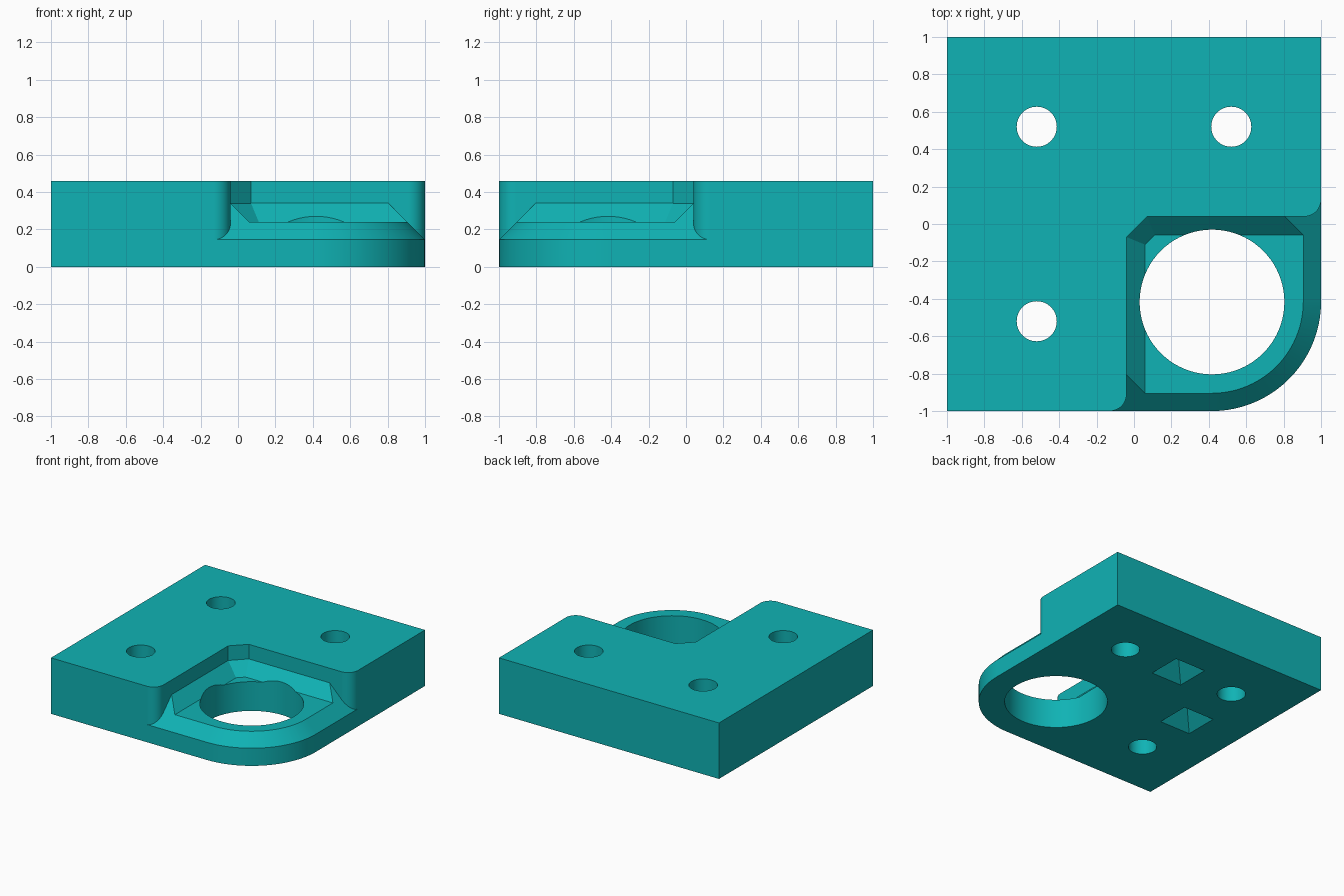
import bpy, bmesh, math

if "Cube" in bpy.data.objects:
    bpy.data.objects.remove(bpy.data.objects["Cube"])

TEAL = bpy.data.materials.new("teal")
TEAL.diffuse_color = (0.005, 0.45, 0.46, 1)
TEAL.use_nodes = True
TEAL.node_tree.nodes["Principled BSDF"].inputs["Base Color"].default_value = TEAL.diffuse_color


def arc(cx, cy, r, a0, a1, n):
    """Points on a circular arc, angles in degrees."""
    return [(cx + r * math.cos(math.radians(a0 + (a1 - a0) * i / n)),
             cy + r * math.sin(math.radians(a0 + (a1 - a0) * i / n)))
            for i in range(n + 1)]


def loft(name, low, z0, high, z1):
    """Closed solid between two outlines with equal point counts."""
    bm = bmesh.new()
    a = [bm.verts.new((x, y, z0)) for x, y in low]
    b = [bm.verts.new((x, y, z1)) for x, y in high]
    bm.faces.new(a[::-1])
    bm.faces.new(b)
    n = len(a)
    for i in range(n):
        j = (i + 1) % n
        bm.faces.new((a[i], a[j], b[j], b[i]))
    bmesh.ops.recalc_face_normals(bm, faces=bm.faces)
    me = bpy.data.meshes.new(name)
    bm.to_mesh(me)
    bm.free()
    me.materials.append(TEAL)
    ob = bpy.data.objects.new(name, me)
    bpy.context.collection.objects.link(ob)
    return ob


def cut(target, cutter):
    """Subtract the cutter and delete it."""
    mod = target.modifiers.new("cut", 'BOOLEAN')
    mod.operation = 'DIFFERENCE'
    mod.solver = 'EXACT'
    mod.object = cutter
    bpy.context.view_layer.objects.active = target
    bpy.ops.object.modifier_apply(modifier=mod.name)
    bpy.data.objects.remove(cutter)


C = 0.415          # centre of the rounded corner and the large hole
H = 0.46           # block height


def rounded_outline(edge, far):
    """Square outline whose front right corner is rounded about (C, -C)."""
    return [(-far, far), (-far, -edge)] + arc(C, -C, edge - C, -90, 0, 40) + [(edge, far)]


def seat_outline(h):
    """Seat floor outline, growing 45 degrees outward at height h above the floor."""
    x, y, d = 0.06 - h, -0.06 + h, 0.171 - math.sqrt(2) * h
    return [(x, -2), (2, -2), (2, y), (y + d, y), (x, x - d)]


# main block with one rounded corner
block = loft("corner_block", rounded_outline(1, 1), 0, rounded_outline(1, 1), H)

# tray shape: outer chamfer with the sloped seat taken out
tray = loft("tray_cutter", rounded_outline(1.125, 1.5), 0.02,
            rounded_outline(0.645, 1.5), 0.50)
cut(tray, loft("seat_cutter", seat_outline(0), 0.24, seat_outline(0.3), 0.54))

# corner pocket: vertical walls, diagonal inner corner, rounded outer edges
R = 0.09
pocket_plan = (arc(-0.04 - R, -1 + R, R, -90, 0, 16)
               + [(-0.04, -0.07), (0.07, 0.04)]
               + arc(1 - R, 0.04 + R, R, -90, 0, 16)
               + [(1.3, 0.04 + R), (1.3, -1.3), (-0.04 - R, -1.3)])
pocket = loft("pocket_cutter", pocket_plan, 0.06, pocket_plan, 0.7)
cut(pocket, tray)
cut(block, pocket)

# large hole and three screw holes
for x, y, r in ((0.417, -0.417, 0.387), (-0.52, 0.52, 0.107),
                (0.52, 0.52, 0.107), (-0.52, -0.52, 0.107)):
    ring = arc(x, y, r, 0, 360, 80)[:-1]
    cut(block, loft("hole_cutter", ring, -0.1, ring, 0.6))

# pyramid recesses on the underside
for x, y in ((0, 0.52), (-0.52, 0)):
    bpy.ops.mesh.primitive_cone_add(vertices=4, radius1=0.16 * math.sqrt(2), radius2=0,
                                    depth=0.16, location=(x, y, 0.06),
                                    rotation=(0, 0, math.pi / 4))
    cut(block, bpy.context.object)

# shading
bpy.ops.object.select_all(action='DESELECT')
block.select_set(True)
bpy.context.view_layer.objects.active = block
bpy.ops.object.shade_smooth_by_angle(angle=math.radians(25))
weighted = block.modifiers.new("even_normals", 'WEIGHTED_NORMAL')
weighted.keep_sharp = True
